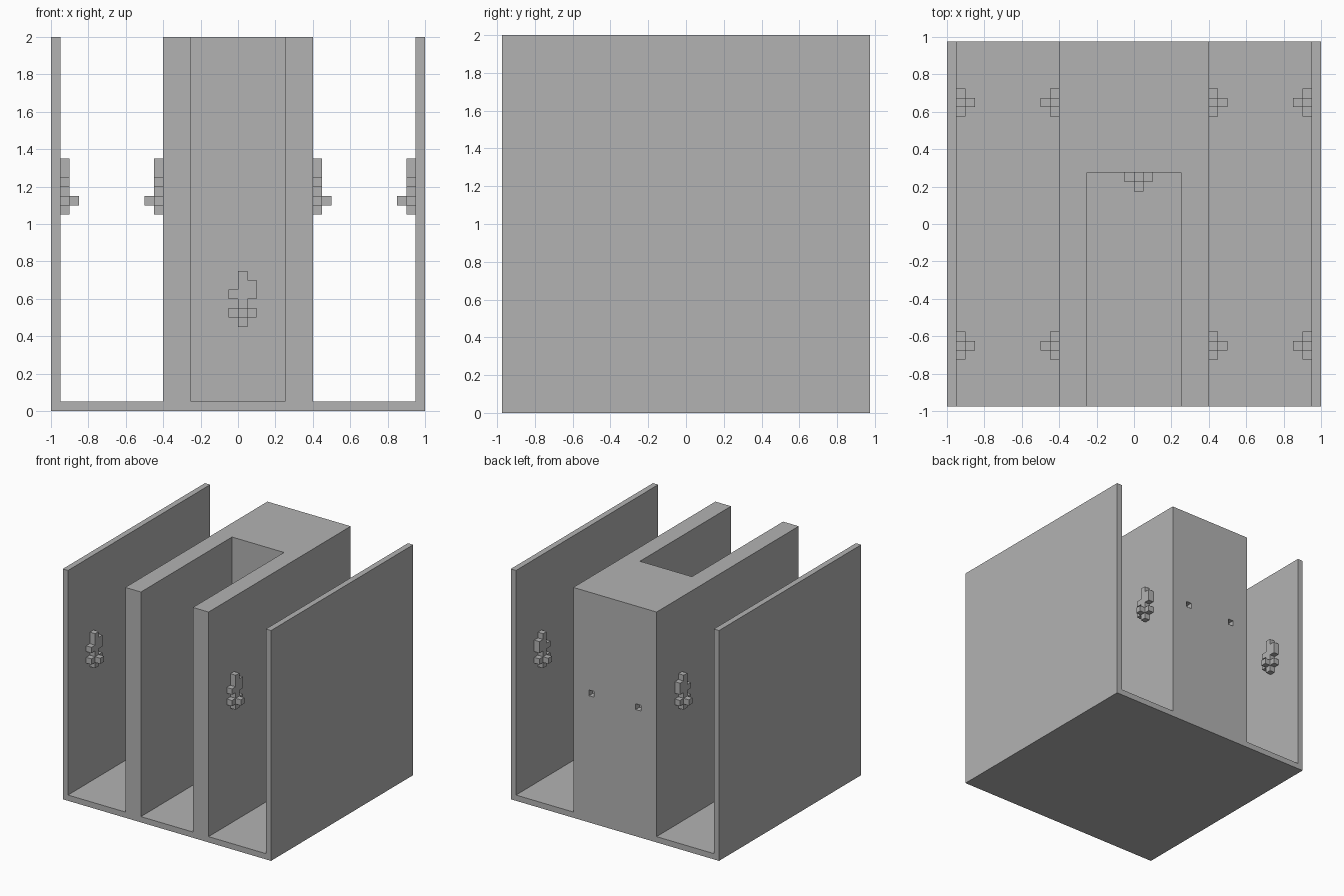
import bpy, bmesh
from mathutils import Vector, Matrix

if "Cube" in bpy.data.objects:
    bpy.data.objects.remove(bpy.data.objects["Cube"], do_unlink=True)

GREY = (0.45, 0.45, 0.45, 1)
grey = bpy.data.materials.new("plain grey")
grey.use_nodes = True
grey.diffuse_color = GREY
grey.node_tree.nodes["Principled BSDF"].inputs["Base Color"].default_value = GREY

U = 0.05          # block unit
HALF_Y = 0.975    # half depth
TOP = 2.0


def finish(bm, name):
    bmesh.ops.remove_doubles(bm, verts=bm.verts, dist=0.0001)
    bmesh.ops.recalc_face_normals(bm, faces=bm.faces)
    mesh = bpy.data.meshes.new(name)
    bm.to_mesh(mesh)
    bm.free()
    mesh.materials.append(grey)
    obj = bpy.data.objects.new(name, mesh)
    bpy.context.collection.objects.link(obj)
    return obj


def add_box(bm, lo, hi):
    lo, hi = Vector(lo), Vector(hi)
    mat = Matrix.Translation((lo + hi) / 2) @ Matrix.Diagonal((*(hi - lo), 1))
    bmesh.ops.create_cube(bm, size=1, matrix=mat)


# Body: floor, outer walls and central block as one extruded profile
half = [(0.4, TOP), (0.4, U), (1 - U, U), (1 - U, TOP), (1, TOP), (1, 0)]
profile = half + [(-x, z) for x, z in reversed(half)]
bm = bmesh.new()
face = bm.faces.new([bm.verts.new((x, -HALF_Y, z)) for x, z in profile])
ext = bmesh.ops.extrude_face_region(bm, geom=[face])
verts = [g for g in ext["geom"] if isinstance(g, bmesh.types.BMVert)]
bmesh.ops.translate(bm, verts=verts, vec=(0, 2 * HALF_Y, 0))
body = finish(bm, "body")

# Front slot and two small peg holes in the back of the central block
bm = bmesh.new()
add_box(bm, (-0.25, -1.2, U), (0.25, 0.275, 2.2))
for x in (-0.25, 0.2):
    add_box(bm, (x, HALF_Y - U, 1.1), (x + U, 1.1, 1.15))
cutter = finish(bm, "slot_cutter")
cutter.hide_render = True
cutter.hide_set(True)
cut = body.modifiers.new("slot", "BOOLEAN")
cut.operation = "DIFFERENCE"
cut.solver = "EXACT"
cut.object = cutter

# Stepped ornament: occupied columns per row, plus one block standing out
rows = [(0,), (-1, 0, 1), (0,), (-1, 0, 1), (0, 1), (0,)]
cells = {(c, 0, h) for h, cols in enumerate(rows) for c in cols} | {(0, 1, 1)}


def ornament(name, origin, side, out):
    """Blocks on a wall: side is the sideways axis, out the wall normal."""
    bm = bmesh.new()
    axes = [Vector(side), Vector(out), Vector((0, 0, 1))]
    for cell in cells:
        for a in range(3):
            for s in (-1, 1):
                near = list(cell)
                near[a] += s
                if tuple(near) in cells or near[1] < 0:
                    continue
                b, c = (a + 1) % 3, (a + 2) % 3
                quad = []
                for db, dc in ((-1, -1), (1, -1), (1, 1), (-1, 1)):
                    p = [cell[0], cell[1] + 0.5, cell[2] + 0.5]
                    p[a] += s / 2
                    p[b] += db / 2
                    p[c] += dc / 2
                    pos = sum((ax * k * U for ax, k in zip(axes, p)), Vector(origin))
                    quad.append(bm.verts.new(pos))
                bm.faces.new(quad)
    return finish(bm, name)


# Ornaments on both sides of each side channel, and one at the back of the slot
for sx, side in ((1, "left"), (-1, "right")):
    for y, end in ((-0.65, "front"), (0.65, "back")):
        ornament(f"{side}_{end}_block_ornament", (0.4 * sx, y, 1.05), (0, 1, 0), (sx, 0, 0))
        ornament(f"{side}_{end}_wall_ornament", (0.95 * sx, y, 1.05), (0, 1, 0), (-sx, 0, 0))
ornament("slot_ornament", (0.025, 0.275, 0.45), (1, 0, 0), (0, -1, 0))
